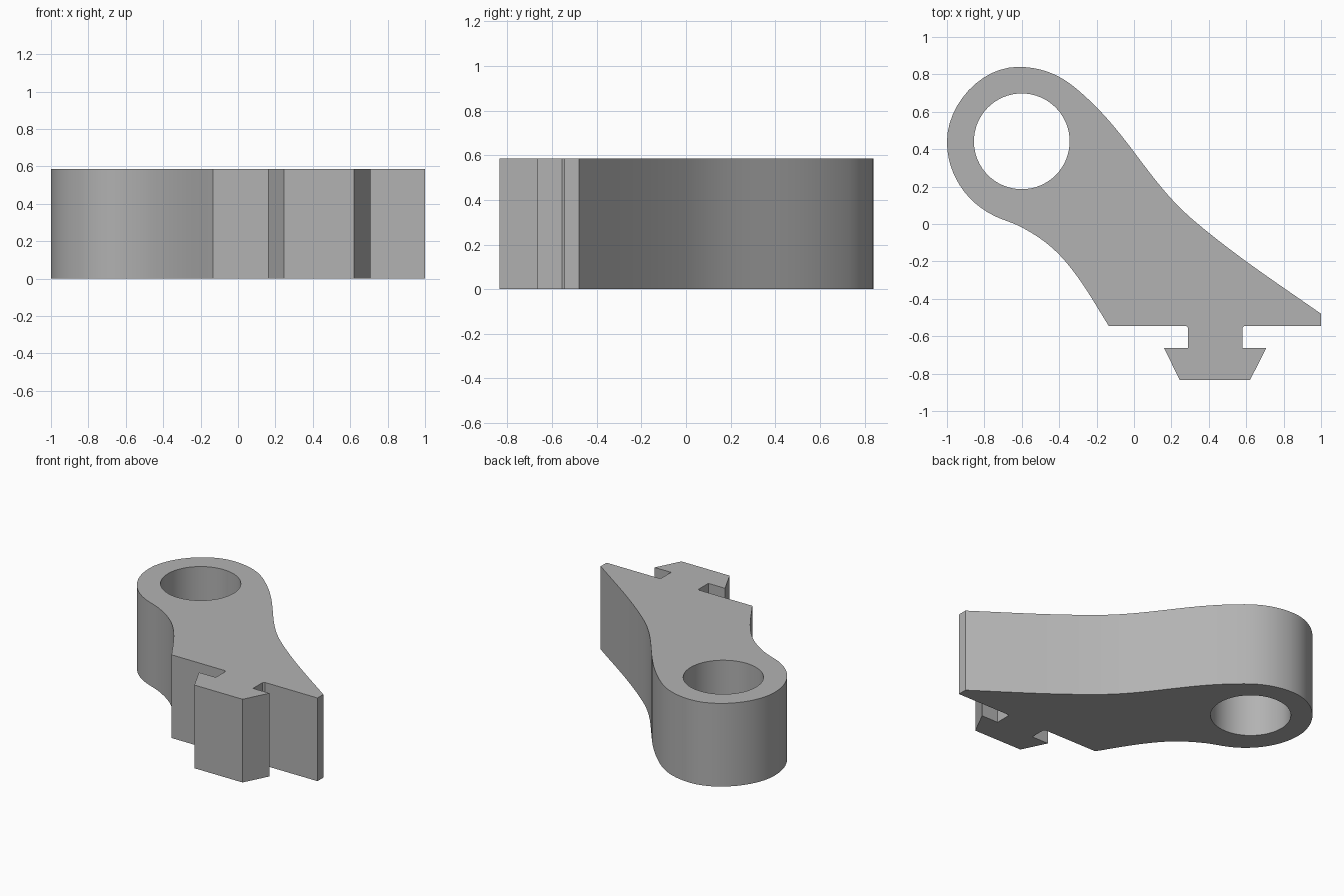
import bpy
import bmesh
from math import sin, cos, pi, radians
from mathutils import Vector
from mathutils.geometry import interpolate_bezier

HEIGHT = 0.585
HOLE_CENTRE, HOLE_RADIUS = Vector((-0.6, 0.442, 0)), 0.256

cube = bpy.data.objects.get("Cube")
if cube:
    bpy.data.objects.remove(cube, do_unlink=True)

# Plain grey
grey = bpy.data.materials.new("plain grey")
grey.use_nodes = True
colour = (0.448, 0.448, 0.448, 1)
grey.diffuse_color = colour
grey.node_tree.nodes["Principled BSDF"].inputs["Base Color"].default_value = colour


def smooth_path(nodes, steps=12):
    """Curve through (x, y, heading in degrees) nodes."""
    points = []
    for (x0, y0, a0), (x1, y1, a1) in zip(nodes, nodes[1:]):
        p, q = Vector((x0, y0, 0)), Vector((x1, y1, 0))
        reach = (q - p).length * 0.36
        h0 = p + reach * Vector((cos(radians(a0)), sin(radians(a0)), 0))
        h1 = q - reach * Vector((cos(radians(a1)), sin(radians(a1)), 0))
        points += interpolate_bezier(p, h0, h1, q, steps + 1)[:-1]
    return points


# Curved arm edge: from the toe, around the eye, back to the heel
arm = smooth_path([
    (1, -0.48, 145), (0.33, 0.01, 140), (0, 0.385, 127),
    (-0.31, 0.725, 140), (-0.62, 0.84, 180), (-1, 0.44, 270),
    (-0.75, 0.045, 334), (-0.6, -0.018, 332), (-0.35, -0.22, 309),
    (-0.135, -0.545, 302),
])

# Straight foot with the dovetail key
foot = [Vector((x, y, 0)) for x, y in [
    (-0.135, -0.545), (0.28, -0.545), (0.29, -0.555), (0.29, -0.662),
    (0.16, -0.662), (0.245, -0.835), (0.62, -0.835), (0.708, -0.662),
    (0.58, -0.662), (0.58, -0.555), (0.59, -0.545), (1, -0.545),
]]

# Bore through the eye
bore = [HOLE_CENTRE + HOLE_RADIUS * Vector((cos(t), sin(t), 0))
        for t in (2 * pi * i / 64 for i in range(64))]

# Fill the outline around the bore, then raise it to full height
bm = bmesh.new()
for loop in (arm + foot, bore):
    verts = [bm.verts.new(p) for p in loop]
    for a, b in zip(verts, verts[1:] + verts[:1]):
        bm.edges.new((a, b))
bmesh.ops.triangle_fill(bm, edges=bm.edges[:], use_beauty=True)
raised = bmesh.ops.extrude_face_region(bm, geom=bm.faces[:], use_keep_orig=True)
top = [g for g in raised["geom"] if isinstance(g, bmesh.types.BMVert)]
bmesh.ops.translate(bm, verts=top, vec=(0, 0, HEIGHT))
bmesh.ops.recalc_face_normals(bm, faces=bm.faces[:])

mesh = bpy.data.meshes.new("dovetail_arm")
bm.to_mesh(mesh)
bm.free()
mesh.materials.append(grey)
dovetail_arm = bpy.data.objects.new("dovetail_arm", mesh)
bpy.context.collection.objects.link(dovetail_arm)

# Smooth walls with crisp corners
bpy.ops.object.select_all(action='DESELECT')
dovetail_arm.select_set(True)
bpy.context.view_layer.objects.active = dovetail_arm
bpy.ops.object.shade_smooth_by_angle(angle=radians(30))
